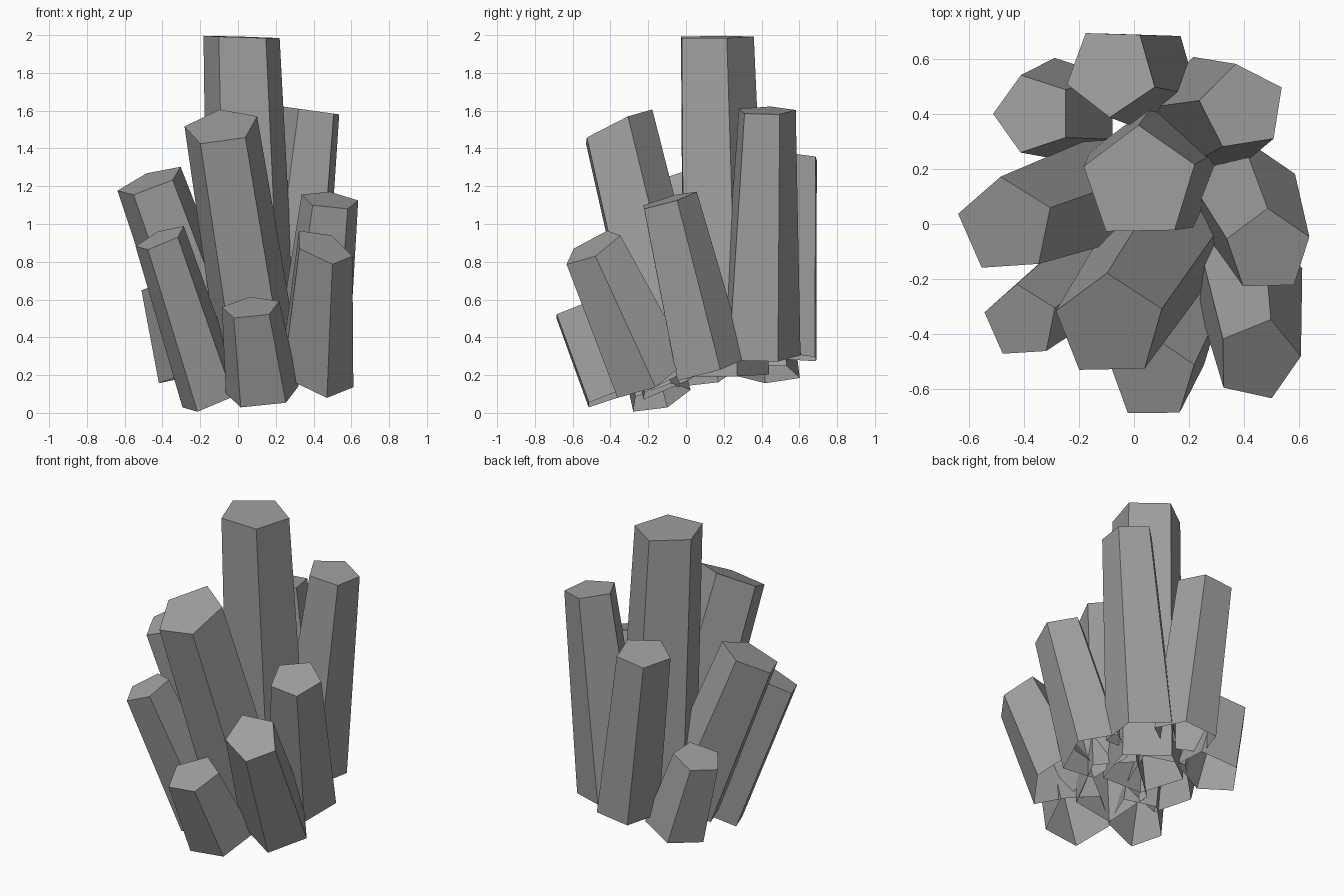
import bpy, bmesh
from math import cos, sin, pi, radians
from mathutils import Vector

if "Cube" in bpy.data.objects:
    bpy.data.objects.remove(bpy.data.objects["Cube"])

# Each crystal: tip centre, tip radius, rotation of first corner,
# slope of the end rims (dz/dx, dz/dy), base centre, base widening
CRYSTALS = {
    "crystal_tallest":     ((.02, .147, 1.99), .212, 91, (-.03, .01), (.08, .19, .20), 1.18),
    "crystal_back_right":  ((.394, .423, 1.60), .160, 99, (-.14, .0), (.25, .385, .30), 1.4),
    "crystal_back":        ((-.082, .554, 1.36), .168, 52, (.10, -.10), (.05, .53, .30), 1.15),
    "crystal_front_tall":  ((-.088, -.371, 1.515), .203, 92, (.13, .48), (.125, -.05, .17), 1.1),
    "crystal_right":       ((.487, -.098, 1.126), .158, 91, (-.11, .29), (.39, .115, .23), 1.3),
    "crystal_front_right": ((.45, -.494, .878), .160, 75, (-.36, .53), (.405, -.18, .20), 1.32),
    "crystal_left":        ((-.465, -.007, 1.227), .182, 95, (.36, .27), (-.10, .12, .22), 1.15),
    "crystal_back_left":   ((-.366, .40, .69), .148, 36, (.28, -.05), (-.23, .42, .21), 1.3),
    "crystal_front_left":  ((-.41, -.355, .925), .140, 95, (.40, .30), (-.135, -.14, .08), 1.2),
    "crystal_front_low":   ((.068, -.560, .558), .160, 91, (.10, .37), (.13, -.355, .10), 1.27),
}

# Dark grey stone
stone = bpy.data.materials.new("stone_grey")
stone.diffuse_color = (.35, .35, .35, 1)
stone.use_nodes = True
stone.node_tree.nodes["Principled BSDF"].inputs["Base Color"].default_value = stone.diffuse_color


def ring(bm, centre, radius, phase, slope):
    """Five corners lying on a sloped plane."""
    g = Vector(slope)
    squash = 1 / (1 + g.length_squared / 2.1) ** .5
    d = g.normalized()
    verts = []
    for i in range(5):
        a = radians(phase) + i * 2 * pi / 5
        p = Vector((cos(a), sin(a))) * radius
        p += d * p.dot(d) * (squash - 1)
        verts.append(bm.verts.new(Vector(centre) + Vector((p.x, p.y, p.dot(g)))))
    return verts


def crystal(name, tip, radius, phase, slope, base, widen):
    """Tapered five-sided column, capped at the tip and open underneath."""
    bm = bmesh.new()
    top = ring(bm, tip, radius, phase, slope)
    low = ring(bm, base, radius * widen, phase, slope)
    bm.faces.new(top)
    for i in range(5):
        j = (i + 1) % 5
        bm.faces.new((low[i], low[j], top[j], top[i]))
    mesh = bpy.data.meshes.new(name)
    bm.to_mesh(mesh)
    bm.free()
    mesh.materials.append(stone)
    bpy.context.collection.objects.link(bpy.data.objects.new(name, mesh))


# Crystal cluster
for name, spec in CRYSTALS.items():
    crystal(name, *spec)
